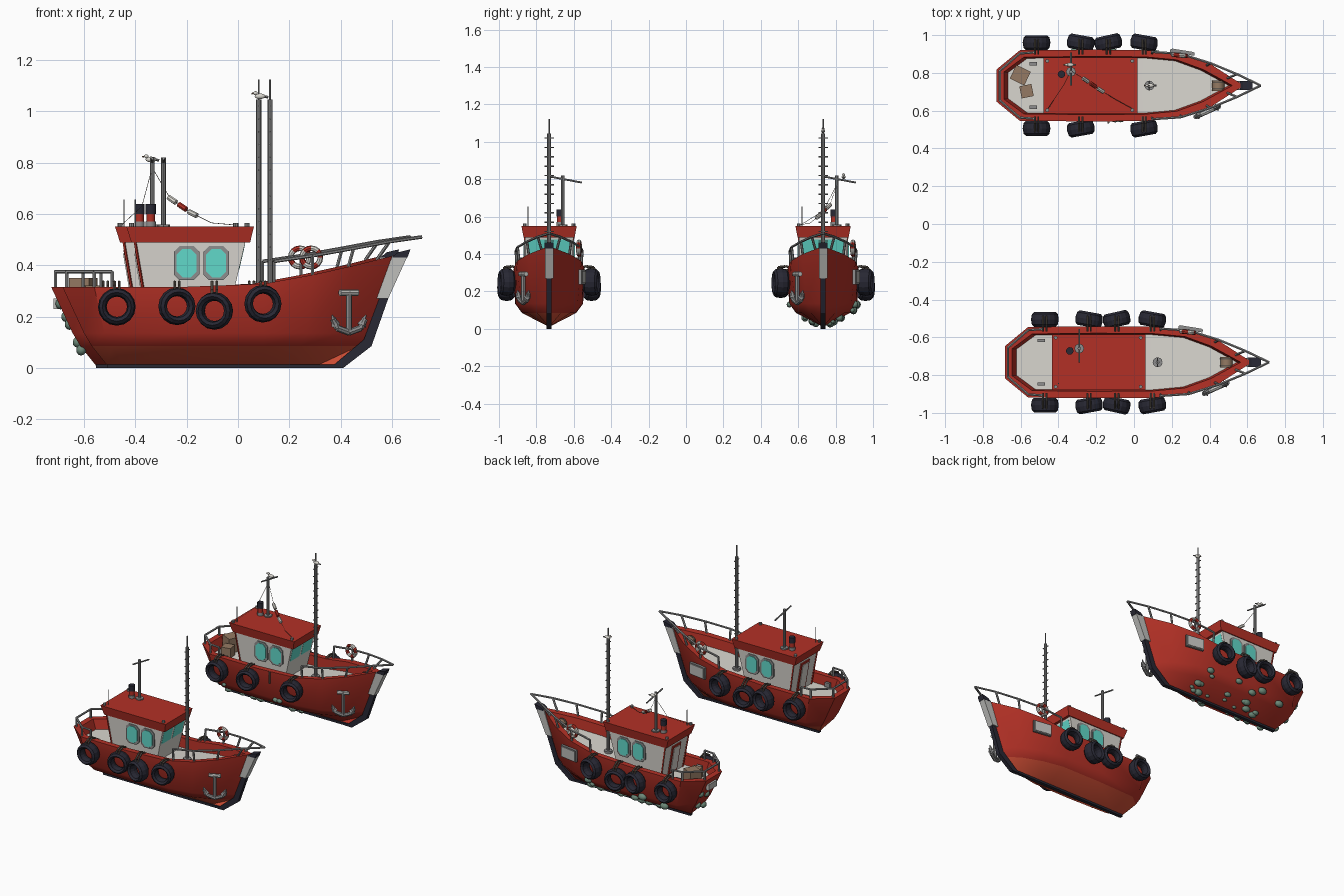
import bpy, bmesh, math, random
from mathutils import Matrix, Vector

cube = bpy.data.objects.get("Cube")
if cube:
    bpy.data.objects.remove(cube, do_unlink=True)
random.seed(4)


def material(name, *rgb):
    m = bpy.data.materials.new(name)
    m.use_nodes = True
    m.diffuse_color = (*rgb, 1)
    m.node_tree.nodes["Principled BSDF"].inputs["Base Color"].default_value = (*rgb, 1)
    return m


RED = material("hull red", .45, .03, .019)
ORANGE = material("bottom orange red", .62, .075, .035)
WHITE = material("off white", .69, .67, .62)
GLASS = material("teal glass", .12, .69, .59)
BLACK = material("rubber black", .021, .021, .034)
GREY = material("metal grey", .27, .27, .27)
LIGHT = material("light grey", .52, .52, .5)
WOOD = material("crate brown", .3, .195, .125)
GREEN = material("growth green", .15, .25, .19)
ROPE = material("rope brown", .12, .1, .08)
origin = Vector()


# ---- helpers
def finish(name, bm, *mats, smooth=False):
    bmesh.ops.recalc_face_normals(bm, faces=bm.faces)
    me = bpy.data.meshes.new(name)
    bm.to_mesh(me)
    bm.free()
    ob = bpy.data.objects.new(name, me)
    bpy.context.collection.objects.link(ob)
    ob.location = origin
    for m in mats:
        me.materials.append(m)
    if smooth:
        bpy.ops.object.select_all(action='DESELECT')
        ob.select_set(True)
        bpy.context.view_layer.objects.active = ob
        bpy.ops.object.shade_smooth_by_angle(angle=math.radians(35))
    return ob


def rod(bm, a, b, r, n=8, r2=None):
    a, b = Vector(a), Vector(b)
    turn = (b - a).to_track_quat('Z', 'Y').to_matrix().to_4x4()
    bmesh.ops.create_cone(bm, cap_ends=True, segments=n, radius1=r, radius2=r2 or r, depth=(b - a).length,
                          matrix=Matrix.Translation((a + b) / 2) @ turn)


def rods(name, mat, pairs, r, n=8):
    bm = bmesh.new()
    for a, b in pairs:
        rod(bm, a, b, r, n)
    return finish(name, bm, mat, smooth=n > 4)


def chain(points):
    return list(zip(points, points[1:]))


def block(name, mat, centre, size, yaw=0):
    bm = bmesh.new()
    bmesh.ops.create_cube(bm, size=1, matrix=Matrix.Translation(centre) @ Matrix.Rotation(yaw, 4, 'Z')
                          @ Matrix.Diagonal((*size, 1)))
    return finish(name, bm, mat)


def prism(name, mat, outline, direction):
    bm = bmesh.new()
    face = bm.faces.new([bm.verts.new(p) for p in outline])
    new = bmesh.ops.extrude_face_region(bm, geom=[face])["geom"]
    bmesh.ops.translate(bm, vec=direction, verts=[v for v in new if isinstance(v, bmesh.types.BMVert)])
    return finish(name, bm, mat)


def frustum(name, mat, low, high):
    bm = bmesh.new()
    rings = [[bm.verts.new((x, y, z)) for x, y in ((a, -h), (b, -h), (b, h), (a, h))] for a, b, h, z in (low, high)]
    for i in range(4):
        j = (i + 1) % 4
        bm.faces.new((rings[0][i], rings[0][j], rings[1][j], rings[1][i]))
    for r in rings:
        bm.faces.new(r)
    return finish(name, bm, mat)


def ring(name, mats, centre, big, radial, axial, n=16, m=8, yaw=0, smooth=False):
    bm, turn = bmesh.new(), Matrix.Translation(centre) @ Matrix.Rotation(yaw, 4, 'Z')
    grid = []
    for i in range(n):
        a, row = math.tau * i / n, []
        for k in range(m):
            b = math.tau * k / m
            d = big + radial * math.cos(b)
            row.append(bm.verts.new(turn @ Vector((d * math.cos(a), axial * math.sin(b), d * math.sin(a)))))
        grid.append(row)
    for i in range(n):
        for k in range(m):
            i2, k2 = (i + 1) % n, (k + 1) % m
            f = bm.faces.new((grid[i][k], grid[i2][k], grid[i2][k2], grid[i][k2]))
            f.material_index = (i // 2) % len(mats)
    return finish(name, bm, *mats, smooth=smooth)


def blob(name, mat, centre, size):
    bm = bmesh.new()
    bmesh.ops.create_icosphere(bm, subdivisions=2, radius=1,
                               matrix=Matrix.Translation(centre) @ Matrix.Diagonal((*size, 1)))
    return finish(name, bm, mat, smooth=True)


def sheer(x):
    return .316 + .13 * (max(x, 0) / .64) ** 1.3


def build_hull(bottom):
    xs = (-.684, -.684, -.56, -.2, .1, .29, .45, .625)
    ys = (0, .085, .187, .19, .188, .172, .113, 0)
    inner = list(zip((-.645, -.645, -.54, -.2, .1, .27, .41, .565), (0, .072, .15, .154, .152, .136, .085, 0)))
    deck = [(x * .965, y * .96) for x, y in inner]
    levels = [
        [(x, 0, .01) for x in (-.51, -.51, -.45, -.2, .1, .2, .31, .39)],
        list(zip((-.57, -.57, -.49, -.2, .1, .24, .37, .47), (0, .07, .135, .145, .143, .115, .065, 0), [.085] * 8)),
        list(zip((-.6, -.6, -.52, -.2, .1, .27, .41, .515), (0, .078, .172, .182, .18, .152, .088, 0), [.135] * 8)),
        [(x, y, sheer(x)) for x, y in zip(xs, ys)],
        [(x, y, sheer(x)) for x, y in inner],
        [(x, y, sheer(x) - .065) for x, y in deck],
        [(x, 0, sheer(x) - .065) for x, y in deck]]
    bm = bmesh.new()
    for side in (1, -1):
        rows = [[bm.verts.new((x, side * y, z)) for x, y, z in lv] for lv in levels]
        for k, (p, q) in enumerate(zip(rows, rows[1:])):
            for i in range(7):
                f = bm.faces.new((p[i], p[i + 1], q[i + 1], q[i]))
                f.material_index = {0: 1, 5: 2}.get(k, 0)
    bmesh.ops.remove_doubles(bm, verts=bm.verts, dist=.0005)
    bmesh.ops.dissolve_degenerate(bm, edges=bm.edges, dist=.0005)
    finish("hull", bm, RED, bottom, WHITE, smooth=True)


def window(name, x, z, side):
    for label, mat, w, h, depth in (("frame", GREY, .05, .066, .012), ("pane", GLASS, .039, .055, .016)):
        c = .022
        pts = [(w, h - c), (w - c, h), (c - w, h), (-w, h - c), (-w, c - h), (c - w, -h), (w - c, -h), (w, c - h)]
        prism(f"{name}_{label}", mat, [(x + a, side * .122, z + b) for a, b in pts], (0, side * depth, 0))


def build_boat(worn):
    build_hull(RED if worn else ORANGE)
    # keel and stem
    block("keel", BLACK, (-.055, 0, .007), (.91, .024, .014))
    for name, mat, w, pts in (
            ("lower_stem", BLACK, .014, [(.36, 0), (.41, 0), (.52, .085), (.585, .27), (.55, .27), (.49, .11)]),
            ("upper_stem", LIGHT, .023, [(.585, .27), (.66, .435), (.6, .435), (.54, .27)]),
            ("stem_cap", BLACK, .024, [(.66, .43), (.672, .462), (.622, .45), (.6, .43)])):
        prism(name, mat, [(x, -w, z) for x, z in pts], (0, 2 * w, 0))
    # cabin and roof
    frustum("cabin", WHITE, (-.357, -.03, .118, .24), (-.4, .03, .13, .495))
    frustum("roof", RED, (-.415, .047, .136, .488), (-.435, .062, .148, .55))
    for side in (1, -1):
        for x in (-.2, -.085):
            window("side_window", x, .408, side)
        slope = Vector((.23, 0, 1)).normalized()
        for label, mat, w, h, depth in (("frame", GREY, .057, .055, .008), ("pane", GLASS, .051, .048, .012)):
            mid = Vector((.004, side * .06, .43))
            pts = [mid + slope * b + Vector((0, a, 0)) for a, b in ((-w, -h), (w, -h), (w, h), (-w, h))]
            prism("front_window_" + label, mat, pts, (depth, 0, 0))
        rods("corner_trim", RED, [((-.36, side * .119, .25), (-.4, side * .129, .49))], .006, 4)
        for x in (-.415, .035):
            rods("roof_lamp", GREY, [((x, side * .13, .55), (x, side * .13, .564))], .01)
        block("aft_cleat", GREY, (-.49, side * .115, .28), (.04, .018, .03))
    for label, mat, w, low, high, depth in (("frame", RED, .045, .26, .46, .008), ("panel", WHITE, .032, .275, .445, .012)):
        pts = [(-.357 - (z - .24) * .17, y, z) for y, z in ((-w, low), (w, low), (w, high), (-w, high))]
        prism("door_" + label, mat, pts, (-depth, 0, 0))
    # funnel, small mast and aerial
    for label, mat, r, low, high in (("base", GREY, .02, .55, .57), ("band", RED, .017, .57, .6), ("top", BLACK, .02, .6, .638)):
        rods("funnel_" + label, mat, [((-.34, .06, low), (-.34, .06, high))], r, 12)
    rods("signal_mast", GREY, [((-.29, .073, .55), (-.29, .073, .82))], .009)
    rods("signal_mast_foot", GREY, [((-.29, .073, .55), (-.29, .073, .558))], .026)
    rods("signal_yard", GREY, [((-.29, 0, .815), (-.29, .175, .782))], .005)
    rods("aerial", GREY, [((-.4, -.112, .55), (-.4, -.112, .655))], .003, 6)
    # main mast with rungs
    rods("main_mast", GREY, [((.125, 0, .26), (.125, 0, 1.045))], .01)
    rods("mast_spike", GREY, [((.125, 0, 1.04), (.125, 0, 1.123))], .004, 6)
    rods("mast_foot", GREY, [((.125, 0, .25), (.125, 0, .28))], .026, 12)
    steps = [.42 + .05 * i for i in range(13)]
    rods("mast_rungs", GREY, [((.125, -.025, z), (.125, .025, z)) for z in steps], .0035, 6)
    # bow and stern rails
    bow = [(.14, .178, .415), (.29, .168, .437), (.45, .118, .466), (.59, .06, .492), (.715, 0, .51)]
    stern = [(-.49, .175, .375), (-.56, .17, .375), (-.667, .078, .375)]
    feet = [(.14, .172), (.29, .16), (.43, .108), (.54, .04)]
    pairs = [(stern[-1], (-.667, -.078, .375))]
    for s in (1, -1):
        flip = lambda p: (p[0], s * p[1], p[2])
        pairs += [tuple(map(flip, pr)) for pr in chain(bow) + chain(stern)]
        pairs += [((x, s * y, sheer(x)), flip(top)) for (x, y), top in zip(feet, bow)]
        pairs += [((x, s * y, .31), (x, s * y, z)) for x, y, z in stern]
    rods("rails", GREY, pairs, .007, 6)
    # tyres hung on ropes
    for s in (1, -1):
        for x, z, yaw in ((-.472, .238, 0), (-.238, .24, .18), (-.092, .222, -.22), (.097, .25, .18)):
            if worn and s < 0 and yaw < 0:
                rods("loose_rope", ROPE, [((x, -.194, .32), (x, -.196, .24))], .006, 6)
                continue
            ring("tyre", [BLACK], (x, s * .227, z), .0565, .017, .039, yaw=-s * yaw)
            top = z + .045
            for dx in (-.009, .009):
                rods("tyre_rope", ROPE, chain([(x + dx, s * .165, .325), (x + dx, s * .2, .335),
                                               (x + dx, s * .24, top + .035), (x + dx, s * .245, top)]), .006, 6)
    # anchor on the right bow
    hang = lambda x, z: (.432 + x, -.138 + .45 * x, z)
    rods("anchor_shank", GREY, [(hang(0, .3), hang(0, .14))], .012)
    rods("anchor_stock", LIGHT, [(hang(-.035, .293), hang(.035, .293))], .013)
    arms = [(-.062, .19), (-.045, .155), (0, .138), (.045, .155), (.062, .19)]
    rods("anchor_arms", GREY, chain([hang(*p) for p in arms]), .013)
    for s in (1, -1):
        bm = bmesh.new()
        rod(bm, hang(s * .05, .165), hang(s * .066, .207), .02, 4, .002)
        finish("anchor_fluke", bm, GREY)
    # name board, lifebuoy and deck barrel
    block("name_board", GREY, (.3, .176, .278), (.13, .016, .08), -.16)
    block("name_board_face", LIGHT, (.301, .183, .278), (.115, .008, .065), -.16)
    ring("lifebuoy", [RED, WHITE], (.285, .16, .43), .036, .011, .012, yaw=-.1, smooth=True)
    rods("barrel", WOOD, [((.49, -.028, .36), (.49, .028, .36))], .032, 12)
    rods("barrel_hoops", ROPE, [((.49, y - .004, .36), (.49, y + .004, .36)) for y in (-.018, .018)], .034, 12)


def bird(x, y, z):
    blob("bird_body", WHITE, (x, y, z), (.022, .011, .011))
    blob("bird_head", WHITE, (x - .018, y, z + .012), (.009, .008, .008))
    rods("bird_beak", WOOD, [((x - .024, y, z + .012), (x - .034, y, z + .01))], .003, 4)
    rods("bird_tail", GREY, [((x + .015, y, z), (x + .032, y, z - .004))], .005, 4)


def wear():
    # growth on the bottom
    for i in range(34):
        x, s = random.uniform(-.48, .22), 1 if i % 3 else -1
        z = random.choice((.03, .04, .06, .07, .1, .13))
        y = (z - .01) * 1.93 if z < .085 else .162 if z < .12 else .18
        r = random.uniform(.014, .034)
        blob("growth", GREEN, (x, s * y * (1 - max(0, x - .1)), z), (r, r * .7, r * .75))
    for y, z in ((-.05, .07), (.03, .1), (.06, .2), (-.02, .17), (-.05, .25)):
        blob("stern_growth", GREEN, (-.535 - z * .45, y, z), (.02, .024, .022))
    block("stern_plate", LIGHT, (-.665, 0, .25), (.02, .09, .04))
    # crates on the aft deck
    block("large_crate", WOOD, (-.558, .055, .3), (.085, .08, .1), -.45)
    block("small_crate", WOOD, (-.525, -.03, .285), (.065, .065, .07), .2)
    # birds, stays and floats
    bird(-.295, .11, .812)
    bird(.13, 0, 1.058)
    top = Vector((-.29, .078, .78))
    path = [top, Vector((-.22, .035, .66)), Vector((-.14, -.02, .605)), Vector((-.06, -.07, .565)), Vector((.04, -.125, .556))]
    rods("float_line", ROPE, chain(path), .0012, 4)
    rods("aft_stay", ROPE, chain([top, (-.33, 0, .63), (-.41, -.12, .556)]), .0012, 4)
    for mat, t in ((WHITE, .1), (RED, .6), (WHITE, 1.1)):
        k = int(t)
        p, d = path[k + 1].lerp(path[k + 2], t - k), (path[k + 2] - path[k + 1]).normalized() * .02
        rods("float", mat, [(p - d, p + d)], .011)


origin = Vector((0, -.732, 0))
build_boat(False)
origin = Vector((-.044, .733, 0))
build_boat(True)
wear()
